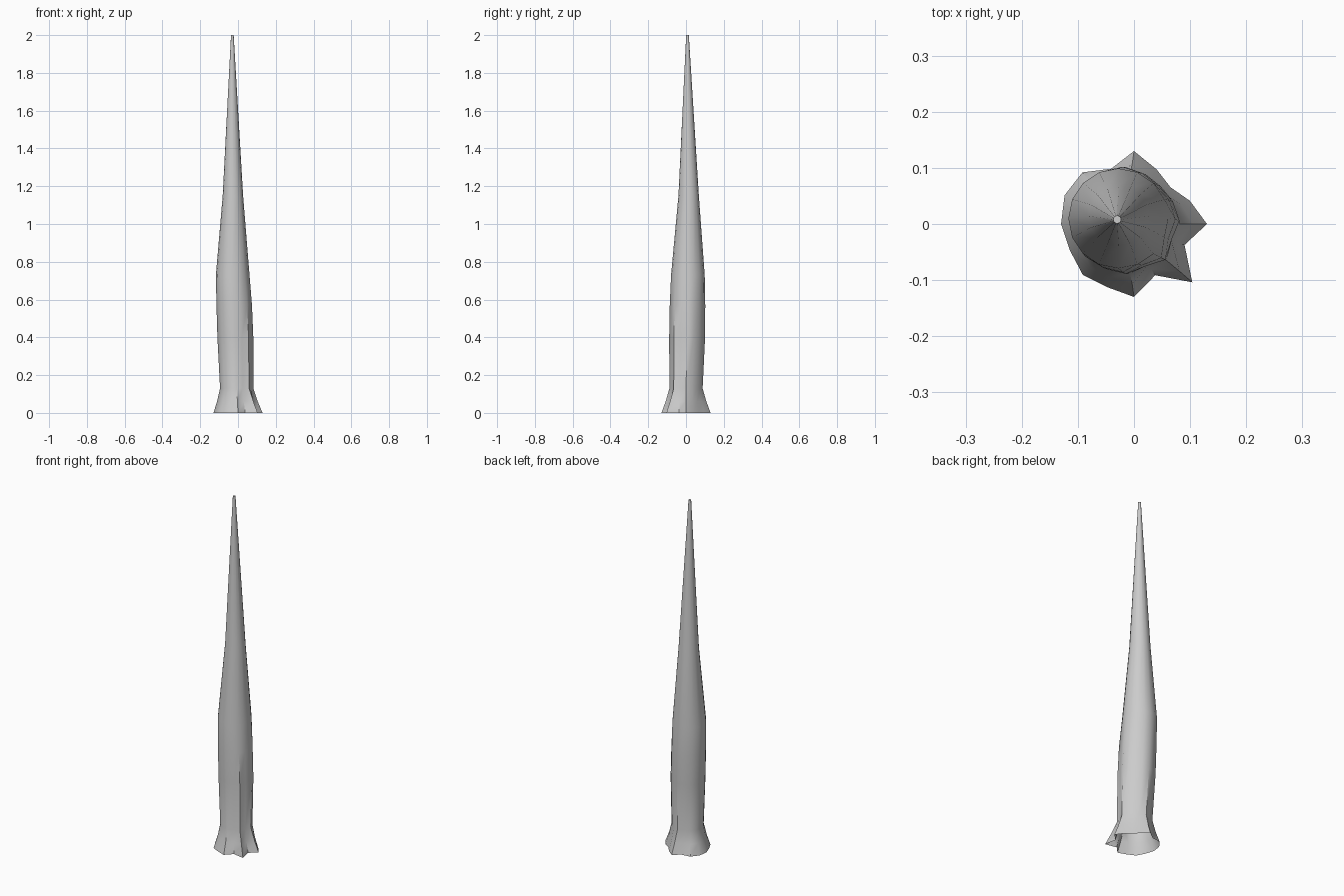
import bpy, bmesh, math

if "Cube" in bpy.data.objects:
    bpy.data.objects.remove(bpy.data.objects["Cube"])

# root lobes of the base outline: radius multipliers every 22.5 degrees
LOBES = [1.0, .83, .71, .81, 1.0, .82, 1.0, 1.03, 1.0, .95, .99, .94, 1.0, .76, 1.13, .75]
SIDES = len(LOBES)

# trunk sections: z, centre x, centre y, radius, lobe strength
SECTIONS = [
    (0.00, 0.000, 0.000, 0.130, 1.0),
    (0.06, -0.003, 0.000, 0.108, 0.8),
    (0.13, -0.007, 0.000, 0.088, 0.35),
    (0.40, -0.014, 0.006, 0.095, 0.3),
    (0.57, -0.020, 0.008, 0.094, 0.25),
    (0.73, -0.028, 0.010, 0.089, 0.0),
    (1.15, -0.027, 0.014, 0.054, 0.0),
    (2.00, -0.030, 0.008, 0.007, 0.0),
]

bm = bmesh.new()
rings = []
for z, cx, cy, r, k in SECTIONS:
    ring = []
    for i, lobe in enumerate(LOBES):
        a = 2 * math.pi * i / SIDES
        rr = r * (1 + k * (lobe - 1))
        ring.append(bm.verts.new((cx + rr * math.cos(a), cy + rr * math.sin(a), z)))
    rings.append(ring)

# bark walls, open underneath
for low, high in zip(rings, rings[1:]):
    for i in range(SIDES):
        j = (i + 1) % SIDES
        bm.faces.new((low[i], low[j], high[j], high[i]))
# tip cap
bm.faces.new(rings[-1])

mesh = bpy.data.meshes.new("tree_trunk")
bm.to_mesh(mesh)
bm.free()
trunk = bpy.data.objects.new("tree_trunk", mesh)
bpy.context.collection.objects.link(trunk)
bpy.context.view_layer.objects.active = trunk
trunk.select_set(True)
bpy.ops.object.shade_smooth_by_angle(angle=math.radians(40))
